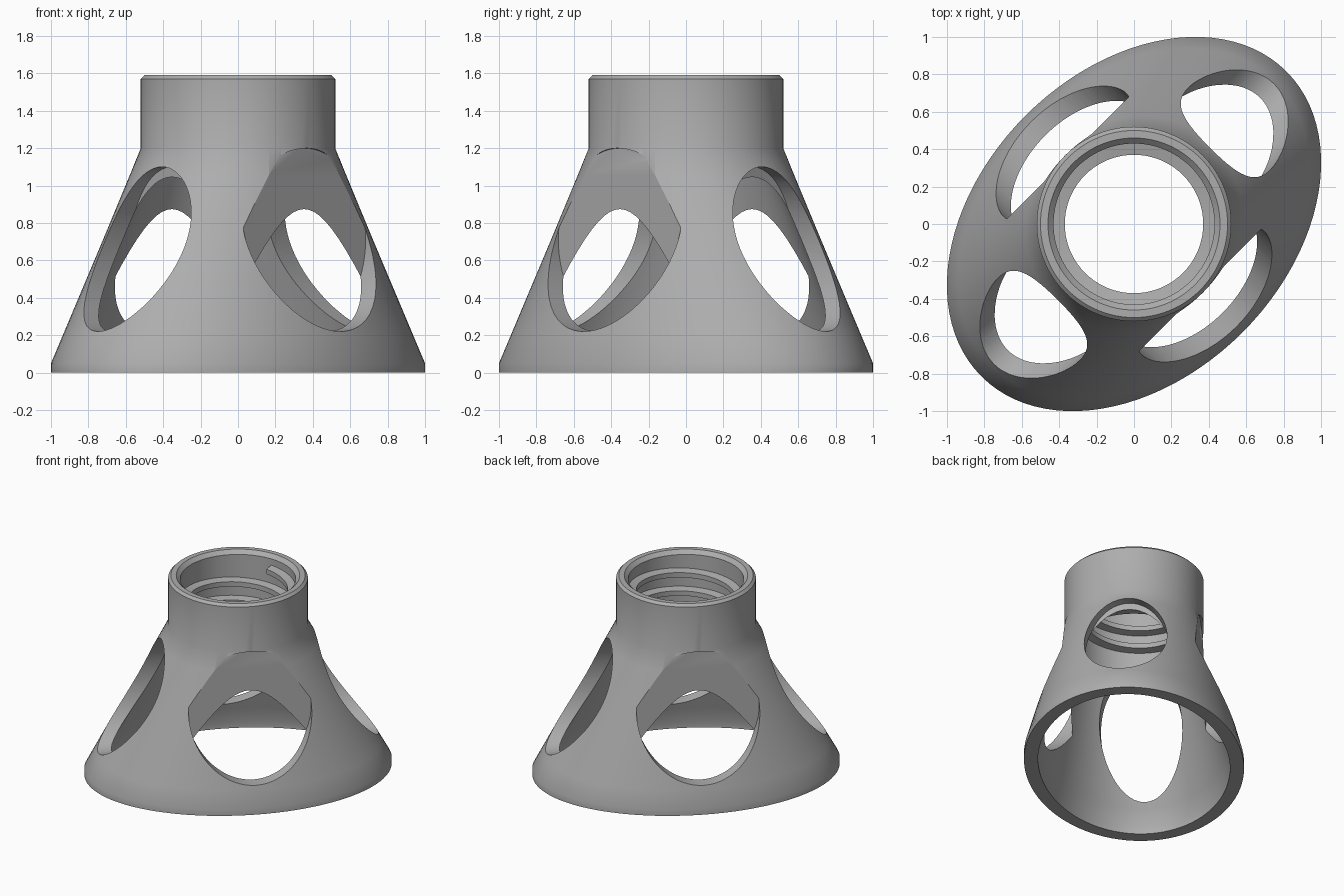
import bpy, bmesh, math
from mathutils import Vector

if "Cube" in bpy.data.objects:
    bpy.data.objects.remove(bpy.data.objects["Cube"])

SEG = 96
gray = bpy.data.materials.new("plain gray")
gray.diffuse_color = (0.42, 0.42, 0.42, 1)
gray.use_nodes = True
gray.node_tree.nodes["Principled BSDF"].inputs["Base Color"].default_value = gray.diffuse_color


def make(name, rings, closed=False):
    """Skin a list of equal-length point rings; cap the ends, or join them if closed."""
    bm = bmesh.new()
    vs = [[bm.verts.new(p) for p in ring] for ring in rings]
    n = len(vs[0])
    pairs = list(zip(vs, vs[1:])) + ([(vs[-1], vs[0])] if closed else [])
    for lo, hi in pairs:
        for i in range(n):
            j = (i + 1) % n
            bm.faces.new((lo[i], lo[j], hi[j], hi[i]))
    if not closed:
        bm.faces.new(vs[0][::-1])
        bm.faces.new(vs[-1])
    bmesh.ops.recalc_face_normals(bm, faces=bm.faces)
    me = bpy.data.meshes.new(name)
    bm.to_mesh(me)
    bm.free()
    me.materials.append(gray)
    ob = bpy.data.objects.new(name, me)
    bpy.context.collection.objects.link(ob)
    return ob


def oval(a, b, z):
    """Horizontal ellipse with its long axis on the x = y diagonal."""
    s = math.sqrt(0.5)
    pts = []
    for i in range(SEG):
        t = 2 * math.pi * i / SEG
        p, q = a * math.cos(t), b * math.sin(t)
        pts.append(((p - q) * s, (p + q) * s, z))
    return pts


def flare(inset, z0, z1, steps=8):
    """Rings blending from the oval foot to the round neck."""
    out = []
    for k in range(steps + 1):
        z = z0 + (z1 - z0) * k / steps
        f = max(0, (z - 0.05) / 1.15)
        out.append(oval(1.153 - 0.633 * f - inset, 0.82 - 0.30 * f - inset, z))
    return out


def side_cutter(angle, half_w, z0, z1):
    """Elliptical plug running outward from a flat inner end."""
    u = Vector((math.cos(angle), math.sin(angle), 0))
    v = Vector((-u.y, u.x, 0))
    zc, h = (z0 + z1) / 2, (z1 - z0) / 2
    rings = []
    for d in (0.5, 1.5):
        rings.append([u * d + v * half_w * math.cos(t) + Vector((0, 0, zc + h * math.sin(t)))
                      for t in (2 * math.pi * i / 72 for i in range(72))])
    return make("window_cutter", rings)


def cut(target, cutter):
    mod = target.modifiers.new("cut", 'BOOLEAN')
    mod.operation, mod.solver, mod.object = 'DIFFERENCE', 'EXACT', cutter
    bpy.context.view_layer.objects.active = target
    bpy.ops.object.modifier_apply(modifier=mod.name)
    bpy.data.objects.remove(cutter, do_unlink=True)


# Flared body with straight foot band, round neck and chamfered rim
body = make("flared_body", [oval(1.153, 0.82, 0)] + flare(0, 0.05, 1.2)
            + [oval(0.52, 0.52, 1.57), oval(0.50, 0.50, 1.59)])

# Windows: narrow on the long axis, wide on the short axis
for k in range(4):
    angle = math.radians(45 + 90 * k)
    if k % 2 == 0:
        cut(body, side_cutter(angle, 0.31, 0.22, 1.10))
    else:
        cut(body, side_cutter(angle, 0.465, 0.22, 1.20))

# Hollow interior with flat ceiling, then the neck bore with its chamfered mouth
cut(body, make("cavity_cutter", [oval(1.048, 0.715, -0.1)] + flare(0.105, 0.05, 1.05)))
cut(body, make("bore_cutter", [oval(0.43, 0.43, 0.9), oval(0.43, 0.43, 1.56),
                               oval(0.46, 0.46, 1.59), oval(0.46, 0.46, 1.7)]))

# Internal screw thread
turns, pitch, z_start = 2.25, 0.15, 1.14
profile = [(0.45, -0.035), (0.37, -0.02), (0.37, 0.02), (0.45, 0.035)]
steps = int(turns * 72)
rings = []
for i in range(steps + 1):
    t = 2 * math.pi * i / 72
    z = z_start + pitch * i / 72
    rings.append([(r * math.cos(t), r * math.sin(t), z + dz) for r, dz in profile])
thread = make("neck_thread", rings)

# Smooth shading with sharp edges kept
for ob in (body, thread):
    bpy.ops.object.select_all(action='DESELECT')
    ob.select_set(True)
    bpy.context.view_layer.objects.active = ob
    bpy.ops.object.shade_smooth_by_angle(angle=math.radians(30))
